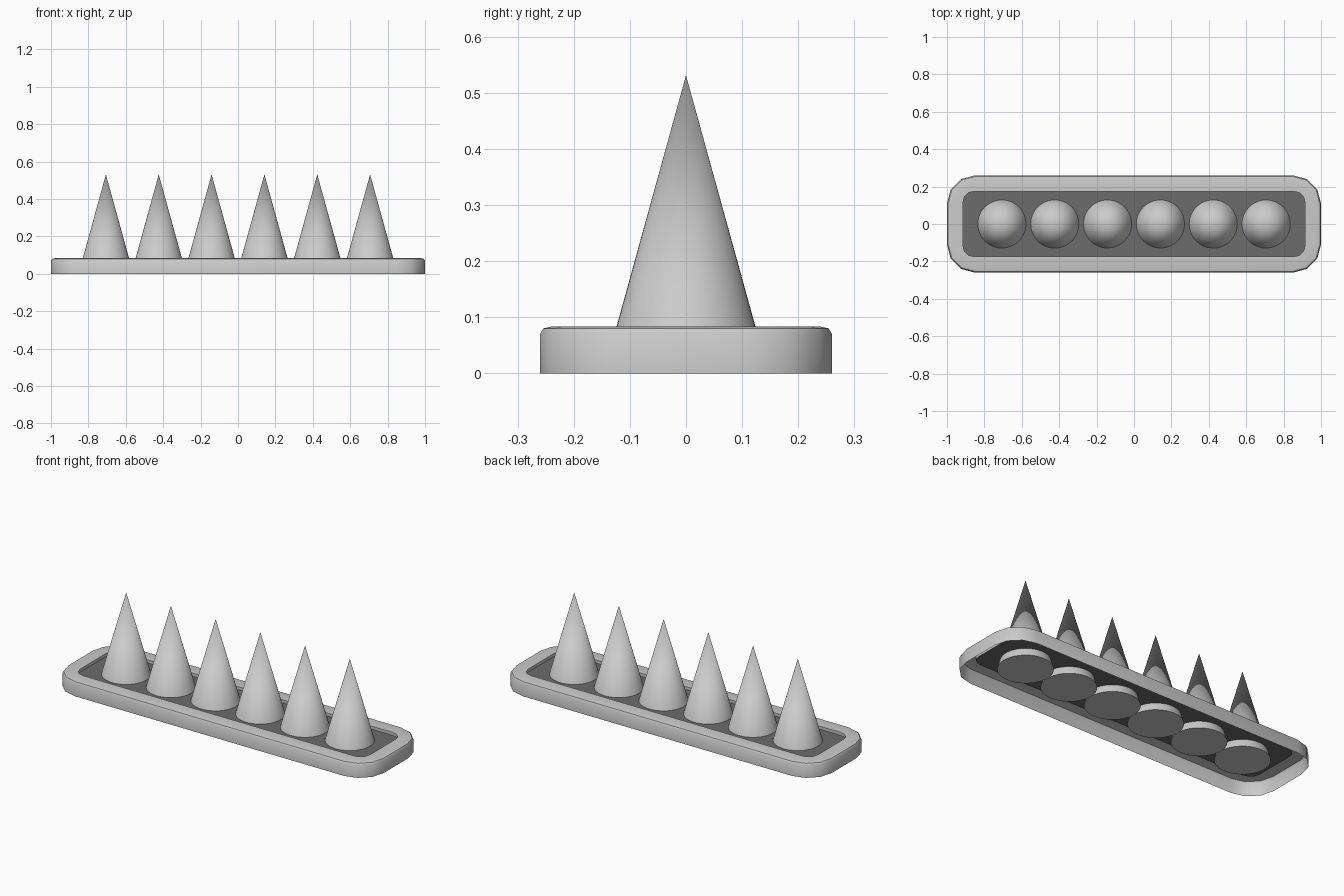
import bpy, bmesh, math

if "Cube" in bpy.data.objects:
    bpy.data.objects.remove(bpy.data.objects["Cube"])

SPACING = 0.2825      # cone spacing, bases just touch
PANEL_Z = 0.066


def rounded_rect(hx, hy, r, segs=3):
    pts = []
    for i, (sx, sy) in enumerate([(1, 1), (-1, 1), (-1, -1), (1, -1)]):
        for k in range(segs + 1):
            a = math.pi / 2 * (i + k / segs)
            pts.append((sx * (hx - r) + r * math.cos(a),
                        sy * (hy - r) + r * math.sin(a)))
    return pts


def make_object(name, bm):
    mesh = bpy.data.meshes.new(name)
    bm.to_mesh(mesh)
    bm.free()
    obj = bpy.data.objects.new(name, mesh)
    bpy.context.collection.objects.link(obj)
    bpy.ops.object.select_all(action='DESELECT')
    obj.select_set(True)
    bpy.context.view_layer.objects.active = obj
    bpy.ops.object.shade_smooth_by_angle(angle=math.radians(40))
    return obj


# Tray rim: open-bottomed shell with a softened top edge and inner lip
profile = [  # half x, half y, corner radius, z
    (1.0, 0.26, 0.15, 0.0),
    (1.0, 0.26, 0.15, 0.070),
    (0.994, 0.254, 0.146, 0.080),
    (0.98, 0.24, 0.135, 0.083),
    (0.915, 0.175, 0.06, 0.083),
    (0.915, 0.175, 0.06, PANEL_Z),
]
bm = bmesh.new()
loops = [[bm.verts.new((x, y, z)) for x, y in rounded_rect(hx, hy, r)]
         for hx, hy, r, z in profile]
for a, b in zip(loops, loops[1:]):
    n = len(a)
    for i in range(n):
        j = (i + 1) % n
        bm.faces.new((a[i], a[j], b[j], b[i]))
make_object("tray_rim", bm)

# Dark floor panel
bm = bmesh.new()
bm.faces.new([bm.verts.new((x, y, PANEL_Z))
              for x, y in rounded_rect(0.915, 0.175, 0.06)])
panel = make_object("floor_panel", bm)
dark = bpy.data.materials.new("dark_grey")
dark.diffuse_color = (0.15, 0.15, 0.15, 1)
dark.use_nodes = True
dark.node_tree.nodes["Principled BSDF"].inputs["Base Color"].default_value = dark.diffuse_color
panel.data.materials.append(dark)

# Row of six cones passing through the panel
base_z, tip_z = 0.02, 0.531
for i in range(6):
    bm = bmesh.new()
    bmesh.ops.create_cone(bm, cap_ends=True, segments=48, radius1=SPACING / 2,
                          radius2=0, depth=tip_z - base_z)
    bmesh.ops.remove_doubles(bm, verts=bm.verts, dist=1e-5)
    cone = make_object(f"cone_{i + 1}", bm)
    cone.location = ((i - 2.5) * SPACING, 0, (base_z + tip_z) / 2)
